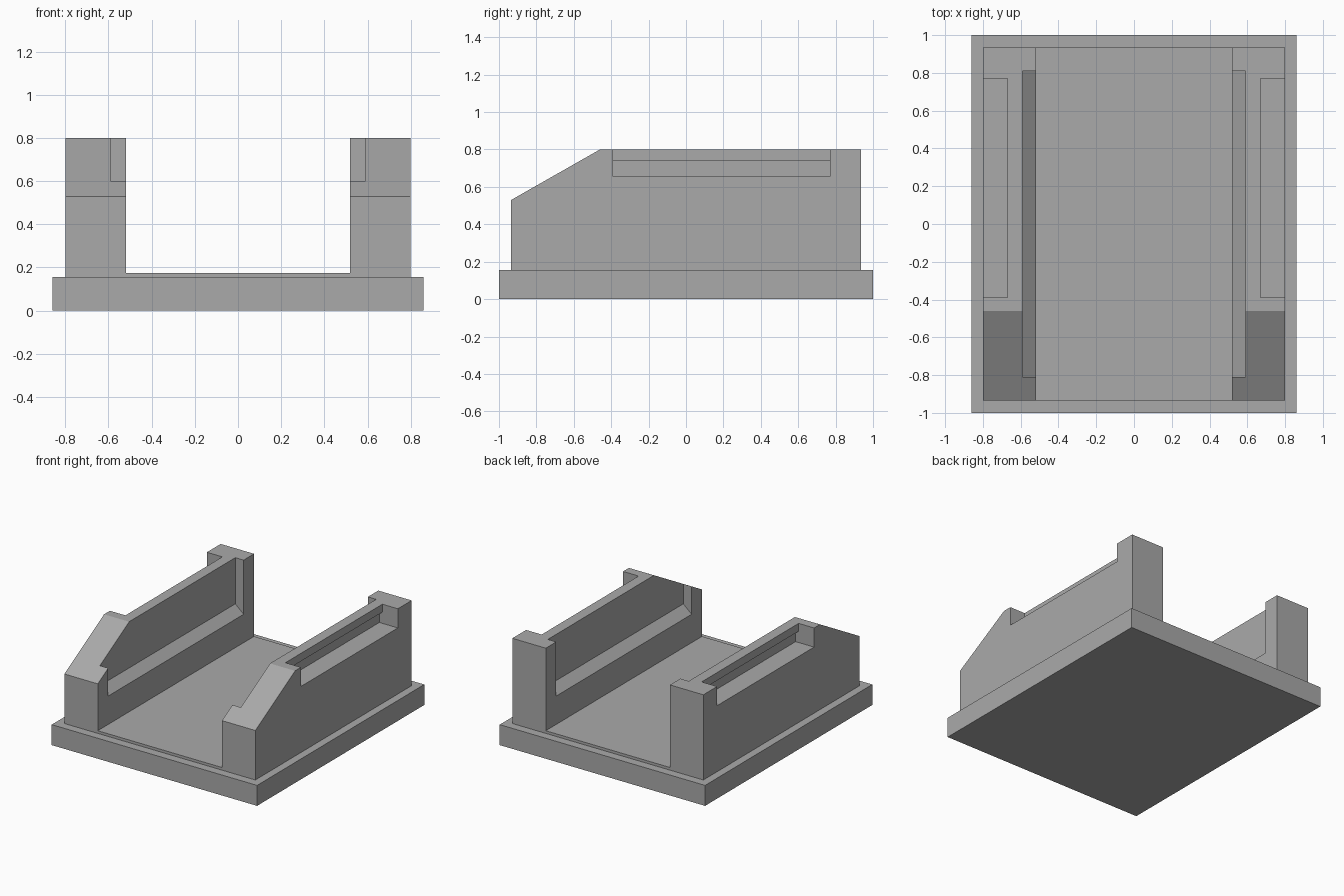
import bpy
import bmesh
from mathutils import Vector

cube = bpy.data.objects.get("Cube")
if cube:
    bpy.data.objects.remove(cube, do_unlink=True)

grey = bpy.data.materials.new("plain_grey")
grey.use_nodes = True
grey.diffuse_color = (0.4, 0.4, 0.4, 1)
grey.node_tree.nodes["Principled BSDF"].inputs["Base Color"].default_value = (0.4, 0.4, 0.4, 1)


def prism(name, profile, to_point, sweep):
    """Extrude a flat profile along the sweep vector."""
    bm = bmesh.new()
    face = bm.faces.new([bm.verts.new(to_point(*p)) for p in profile])
    ext = bmesh.ops.extrude_face_region(bm, geom=[face])
    moved = [v for v in ext["geom"] if isinstance(v, bmesh.types.BMVert)]
    bmesh.ops.translate(bm, verts=moved, vec=Vector(sweep))
    bmesh.ops.recalc_face_normals(bm, faces=bm.faces)
    mesh = bpy.data.meshes.new(name)
    bm.to_mesh(mesh)
    bm.free()
    mesh.materials.append(grey)
    obj = bpy.data.objects.new(name, mesh)
    bpy.context.collection.objects.link(obj)
    return obj


def slab(name, half_x, half_y, bottom, top):
    corners = [(-half_x, -half_y), (half_x, -half_y), (half_x, half_y), (-half_x, half_y)]
    return prism(name, corners, lambda x, y: (x, y, bottom), (0, 0, top - bottom))


def cut(target, cutter):
    cutter.hide_render = True
    mod = target.modifiers.new(cutter.name, "BOOLEAN")
    mod.operation = "DIFFERENCE"
    mod.solver = "EXACT"
    mod.object = cutter
    bpy.context.view_layer.objects.active = target
    bpy.ops.object.modifier_apply(modifier=mod.name)
    bpy.data.objects.remove(cutter, do_unlink=True)


# Base plate and the slightly raised floor between the walls
slab("base_plate", 0.86, 1.0, 0, 0.155)
slab("floor_panel", 0.53, 0.935, 0.15, 0.175)

# Side walls: sloped front, inner rebate with slanted sill, outer undercut slot
wall_side = [(-0.935, 0.15), (0.935, 0.15), (0.935, 0.8), (-0.46, 0.8), (-0.935, 0.53)]
inner_rebate = [(0.45, 0.39), (0.52, 0.39), (0.59, 0.45), (0.59, 0.9), (0.45, 0.9)]
outer_slot = [(0.9, 0.655), (0.645, 0.655), (0.645, 0.74), (0.67, 0.74), (0.67, 0.9), (0.9, 0.9)]

for side, sign in (("left", 1), ("right", -1)):
    wall = prism(side + "_wall", wall_side, lambda y, z: (sign * 0.52, y, z), (sign * 0.28, 0, 0))
    cut(wall, prism("rebate_cutter", inner_rebate,
                    lambda x, z: (sign * x, -0.81, z), (0, 1.62, 0)))
    cut(wall, prism("slot_cutter", outer_slot,
                    lambda x, z: (sign * x, -0.39, z), (0, 1.16, 0)))
